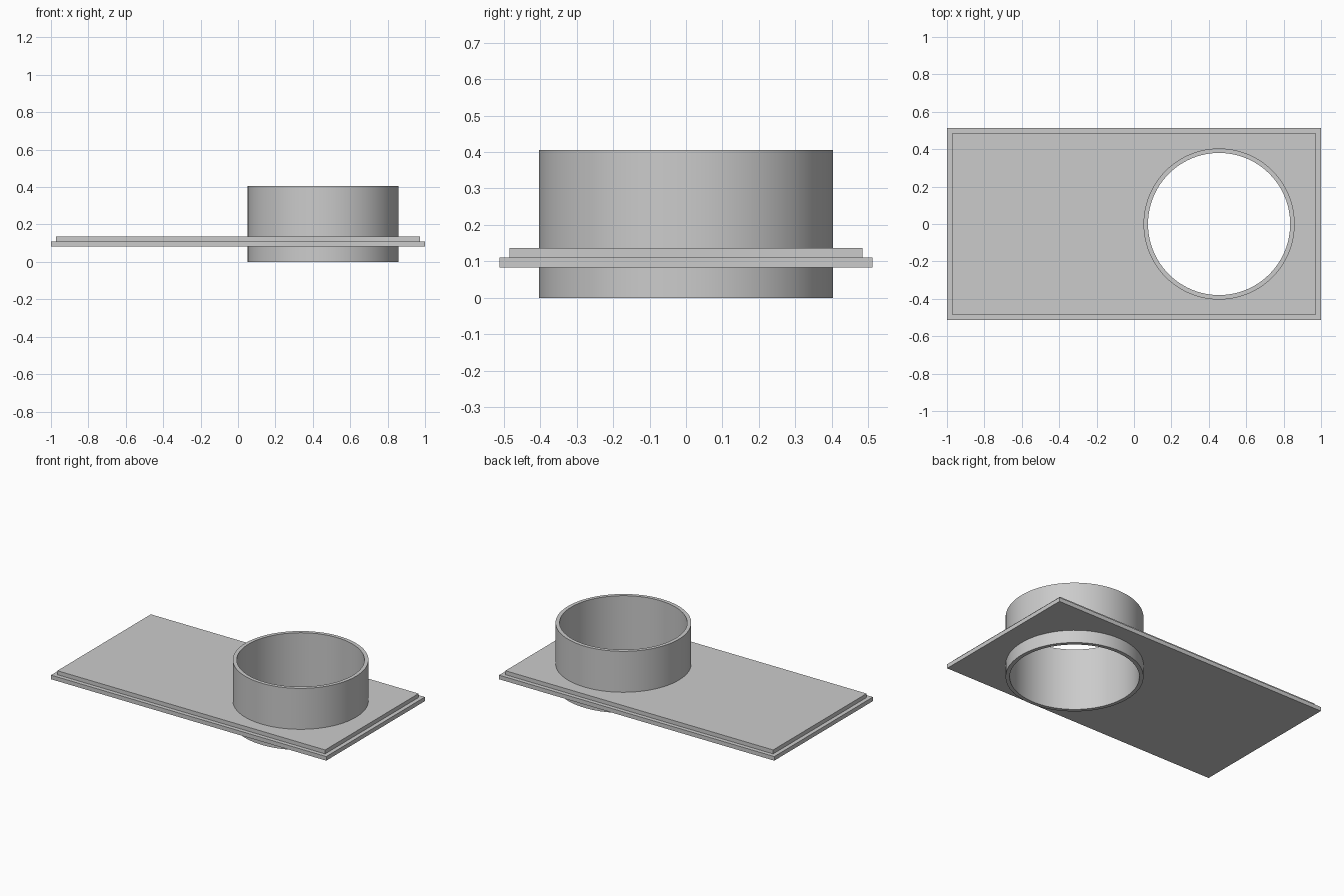
import bpy, bmesh, math

cube = bpy.data.objects.get("Cube")
if cube:
    bpy.data.objects.remove(cube, do_unlink=True)

PIPE_X = 0.455
OUTER_R, INNER_R = 0.404, 0.38
SEGMENTS = 96

grey = bpy.data.materials.new("light_grey")
grey.use_nodes = True
colour = (0.6, 0.6, 0.6, 1)
grey.diffuse_color = colour
grey.node_tree.nodes["Principled BSDF"].inputs["Base Color"].default_value = colour


def make_object(name, bm):
    bmesh.ops.recalc_face_normals(bm, faces=bm.faces[:])
    mesh = bpy.data.meshes.new(name)
    bm.to_mesh(mesh)
    bm.free()
    mesh.materials.append(grey)
    obj = bpy.data.objects.new(name, mesh)
    bpy.context.collection.objects.link(obj)
    return obj


def activate(obj):
    bpy.ops.object.select_all(action='DESELECT')
    obj.select_set(True)
    bpy.context.view_layer.objects.active = obj


def skin(bm, rings, closed=False):
    """Join neighbouring rings of vertices with quads."""
    pairs = list(zip(rings, rings[1:]))
    if closed:
        pairs.append((rings[-1], rings[0]))
    for a, b in pairs:
        for i in range(len(a)):
            j = (i + 1) % len(a)
            bm.faces.new((a[i], a[j], b[j], b[i]))


# Stepped rectangular plate: wide lower layer, slightly smaller upper layer
bm = bmesh.new()
corners = [(-1, -1), (1, -1), (1, 1), (-1, 1)]
steps = [(1, 0.512, 0.083), (1, 0.512, 0.11), (0.973, 0.485, 0.11), (0.973, 0.485, 0.136)]
rings = [[bm.verts.new((sx * hx, sy * hy, z)) for sx, sy in corners] for hx, hy, z in steps]
skin(bm, rings)
bm.faces.new(rings[0])
bm.faces.new(rings[-1])
plate = make_object("stepped_plate", bm)

# Round opening through the plate, its edge hidden inside the pipe wall
bm = bmesh.new()
bmesh.ops.create_cone(bm, cap_ends=True, segments=SEGMENTS, depth=1,
                      radius1=0.392, radius2=0.392)
bmesh.ops.translate(bm, verts=bm.verts[:], vec=(PIPE_X, 0, 0.11))
cutter = make_object("hole_cutter", bm)
cutter.hide_render = True
cut = plate.modifiers.new("hole", 'BOOLEAN')
cut.operation = 'DIFFERENCE'
cut.solver = 'EXACT'
cut.object = cutter
activate(plate)
bpy.ops.object.modifier_apply(modifier=cut.name)
bpy.data.objects.remove(cutter, do_unlink=True)

# Open pipe collar passing through the plate
bm = bmesh.new()
profile = [(OUTER_R, 0), (OUTER_R, 0.405), (INNER_R, 0.405), (INNER_R, 0)]
angles = [math.tau * i / SEGMENTS for i in range(SEGMENTS)]
rings = [[bm.verts.new((PIPE_X + r * math.cos(a), r * math.sin(a), z)) for a in angles]
         for r, z in profile]
skin(bm, rings, closed=True)
pipe = make_object("pipe_collar", bm)
activate(pipe)
bpy.ops.object.shade_smooth_by_angle(angle=math.radians(30))
